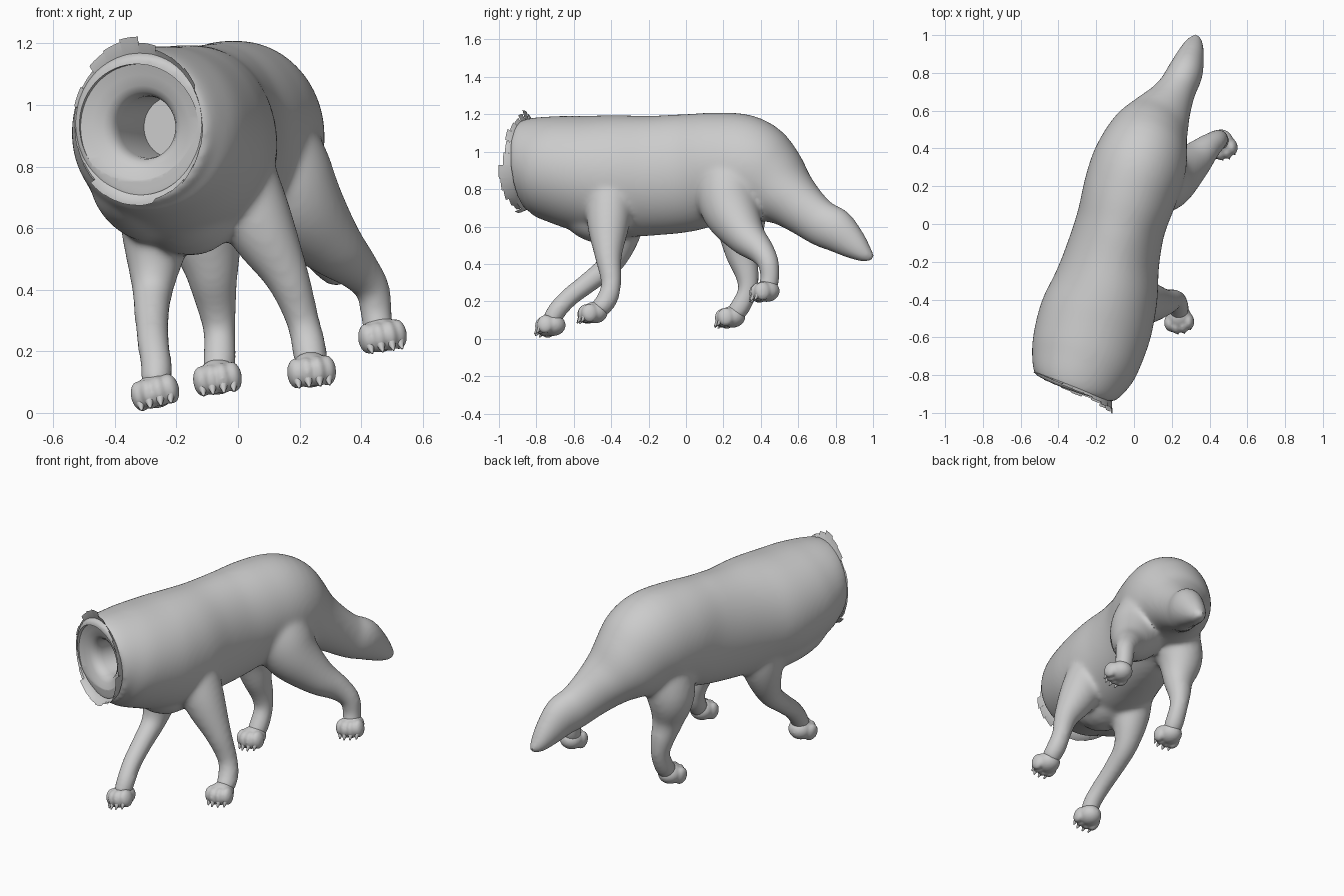
import bpy, bmesh, math, random
from mathutils import Vector, Matrix

if "Cube" in bpy.data.objects:
    bpy.data.objects.remove(bpy.data.objects["Cube"])

random.seed(4)
UP = Vector((0, 0, 1))
SIDE = Vector((1, 0, 0))


def catmull(pts, steps):
    """Smoothly resample a list of tuples."""
    p = [Vector(q) for q in pts]
    p = [2 * p[0] - p[1]] + p + [2 * p[-1] - p[-2]]
    out = []
    for i in range(1, len(p) - 2):
        a, b, c, d = p[i - 1:i + 3]
        for k in range(steps):
            t = k / steps
            out.append(0.5 * (2 * b + (c - a) * t + (2 * a - 5 * b + 4 * c - d) * t * t
                              + (3 * b - a - 3 * c + d) * t ** 3))
    return out + [p[-2]]


def loft(bm, pts, ref, n=40, steps=5):
    """Closed tube through (x, y, z, side radius, up radius)."""
    s = catmull([q if len(q) == 5 else q + (q[3],) for q in pts], steps)
    cs = [Vector(q[:3]) for q in s]
    rings = []
    for i, c in enumerate(cs):
        t = (cs[min(i + 1, len(cs) - 1)] - cs[max(i - 1, 0)]).normalized()
        u = t.cross(ref).normalized()
        v = u.cross(t)
        rings.append([bm.verts.new(c + u * s[i][3] * math.cos(a) + v * s[i][4] * math.sin(a))
                      for a in (2 * math.pi * k / n for k in range(n))])
    faces = [bm.faces.new((p[k], p[(k + 1) % n], q[(k + 1) % n], q[k]))
             for p, q in zip(rings, rings[1:]) for k in range(n)]
    faces += [bm.faces.new(rings[0]), bm.faces.new(rings[-1])]
    bmesh.ops.recalc_face_normals(bm, faces=faces)


def make(name, bm):
    me = bpy.data.meshes.new(name)
    bm.to_mesh(me)
    bm.free()
    ob = bpy.data.objects.new(name, me)
    bpy.context.collection.objects.link(ob)
    return ob


def fuse(ob, voxel, iterations):
    m = ob.modifiers.new("fuse", 'REMESH')
    m.mode, m.voxel_size, m.use_smooth_shade = 'VOXEL', voxel, True
    m = ob.modifiers.new("soften", 'SMOOTH')
    m.factor, m.iterations = 0.5, iterations


def finish(ob):
    bpy.ops.object.select_all(action='DESELECT')
    ob.select_set(True)
    bpy.context.view_layer.objects.active = ob
    bpy.ops.object.convert(target='MESH')
    bpy.ops.object.shade_smooth_by_angle(angle=math.radians(40))


# Torso running into the tail
bm = bmesh.new()
loft(bm, [(-.315, -.867, .92, .225, .24), (-.292, -.80, .925, .262, .26),
          (-.258, -.70, .91, .292, .285), (-.205, -.52, .88, .305, .315),
          (-.155, -.36, .87, .285, .325), (-.115, -.18, .872, .253, .32),
          (-.07, 0, .887, .238, .315), (-.02, .17, .915, .25, .295),
          (.03, .32, .905, .25, .285), (.075, .45, .83, .218, .235),
          (.13, .55, .755, .172, .165), (.185, .64, .68, .127, .135),
          (.23, .72, .62, .102, .123), (.27, .80, .58, .095, .118),
          (.30, .89, .508, .073, .085), (.32, .955, .455, .05),
          (.335, 1.0, .43, .02)], UP, 64)

# Chest keel and lower chest on the -x side
loft(bm, [(-.21, -.64, .78, .12), (-.16, -.47, .66, .16, .15), (-.12, -.28, .69, .11)], UP)
loft(bm, [(-.35, -.72, .82, .13), (-.32, -.60, .75, .16), (-.26, -.42, .70, .15),
          (-.20, -.25, .74, .11)], UP)

# Legs
loft(bm, [(-.25, -.36, .78, .15), (-.265, -.35, .58, .115), (-.277, -.40, .41, .07),
          (-.28, -.51, .31, .057), (-.275, -.62, .225, .053), (-.265, -.69, .15, .052),
          (-.267, -.725, .085, .05)], SIDE)
loft(bm, [(-.03, -.40, .84, .13), (.065, -.415, .62, .115), (.16, -.415, .44, .073),
          (.21, -.40, .30, .055), (.23, -.42, .215, .057), (.24, -.47, .15, .053)], SIDE)
loft(bm, [(-.04, .27, .85, .15), (-.10, .29, .62, .135), (-.085, .295, .46, .088),
          (-.07, .325, .35, .066), (-.06, .33, .26, .053), (-.06, .29, .17, .055),
          (-.065, .25, .12, .05)], SIDE)
loft(bm, [(.06, .24, .95, .15), (.125, .225, .80, .17), (.19, .245, .68, .155),
          (.30, .32, .55, .107), (.385, .40, .47, .074), (.438, .442, .40, .057),
          (.45, .447, .31, .052), (.46, .425, .25, .05)], SIDE)
body = make("body", bm)
fuse(body, .012, 22)

# Hollow neck socket, turned about the neck axis
N = Vector((-.36, -.933, 0)).normalized()
U = Vector((-N.y, N.x, 0))
C = Vector((-.320, -.860, .928))
bm = bmesh.new()
prof = [(0, .1), (.205, .1), (.205, 0), (.17, -.012), (.135, -.022), (.115, -.036),
        (.104, -.055), (.1, -.08), (.1, -.3), (0, -.3)]
vs = [bm.verts.new(C + U * r + N * d) for r, d in prof]
edges = [bm.edges.new(e) for e in zip(vs, vs[1:])]
bmesh.ops.spin(bm, geom=vs + edges, cent=C, axis=N, angle=2 * math.pi, steps=64)
bmesh.ops.remove_doubles(bm, verts=bm.verts, dist=1e-4)
bmesh.ops.recalc_face_normals(bm, faces=bm.faces)
cutter = make("neck_socket_cutter", bm)
cutter.hide_render = True
cut = body.modifiers.new("socket", 'BOOLEAN')
cut.object, cut.operation, cut.solver = cutter, 'DIFFERENCE', 'EXACT'
finish(body)
bpy.data.objects.remove(cutter)

# Ragged flared collar around the neck rim, longest on the top and the +x side
bm = bmesh.new()
seg = 72
length = .04


def rim(a, e, f):
    return bm.verts.new(C + U * (.207 + e * .6) * math.cos(a)
                        + UP * (.22 + e) * math.sin(a) + N * f)


for k in range(seg):
    if k % 3 == 0:
        length = random.uniform(.035, .075)
    a0, a1 = 2 * math.pi * k / seg, 2 * math.pi * (k + 1) / seg
    am = 2 * math.pi * (k - k % 3) / seg
    l = length * (.78 + .3 * math.cos(am - 1.0))
    f = l * (.6 - .4 * math.sin(am) + .3 * math.cos(am))
    rows = [(0, -.012), (.02, 0), (l, f)]
    lo, mid, hi = [(rim(a0, e, d), rim(a1, e, d)) for e, d in rows]
    bm.faces.new((lo[0], lo[1], mid[1], mid[0]))
    bm.faces.new((mid[0], mid[1], hi[1], hi[0]))
bmesh.ops.remove_doubles(bm, verts=bm.verts, dist=1e-4)
finish(make("neck_collar", bm))


# Paws with four toes and claws
def paw(name, pos, yaw, roll):
    base = Matrix.Translation(pos) @ Matrix.Rotation(yaw, 4, 'Z') @ Matrix.Rotation(roll, 4, 'Y')

    def ball(bm, p, r):
        m = base @ Matrix.Translation(p) @ Matrix.Diagonal((*r, 1))
        bmesh.ops.create_uvsphere(bm, u_segments=24, v_segments=14, radius=1, matrix=m)
    pad, claws = bmesh.new(), bmesh.new()
    ball(pad, (0, .012, .005), (.066, .07, .058))
    for x, y in ((-.05, -.02), (-.018, -.036), (.018, -.036), (.05, -.02)):
        ball(pad, (x, y, -.002), (.03, .045, .05))
        m = base @ Matrix.Translation((x, y - .036, -.036)) @ Matrix.Rotation(math.radians(145), 4, 'X')
        bmesh.ops.create_cone(claws, cap_ends=True, segments=12, radius1=.016, radius2=.003,
                              depth=.034, matrix=m)
    ob = make(name + "_paw", pad)
    fuse(ob, .007, 7)
    finish(ob)
    finish(make(name + "_claws", claws))


paw("front_right", (-.267, -.725, .068), -.15, -.25)
paw("front_left", (.237, -.50, .135), .1, -.1)
paw("hind_right", (-.066, .235, .112), -.05, -.15)
paw("hind_left", (.465, .42, .25), .2, -.15)
